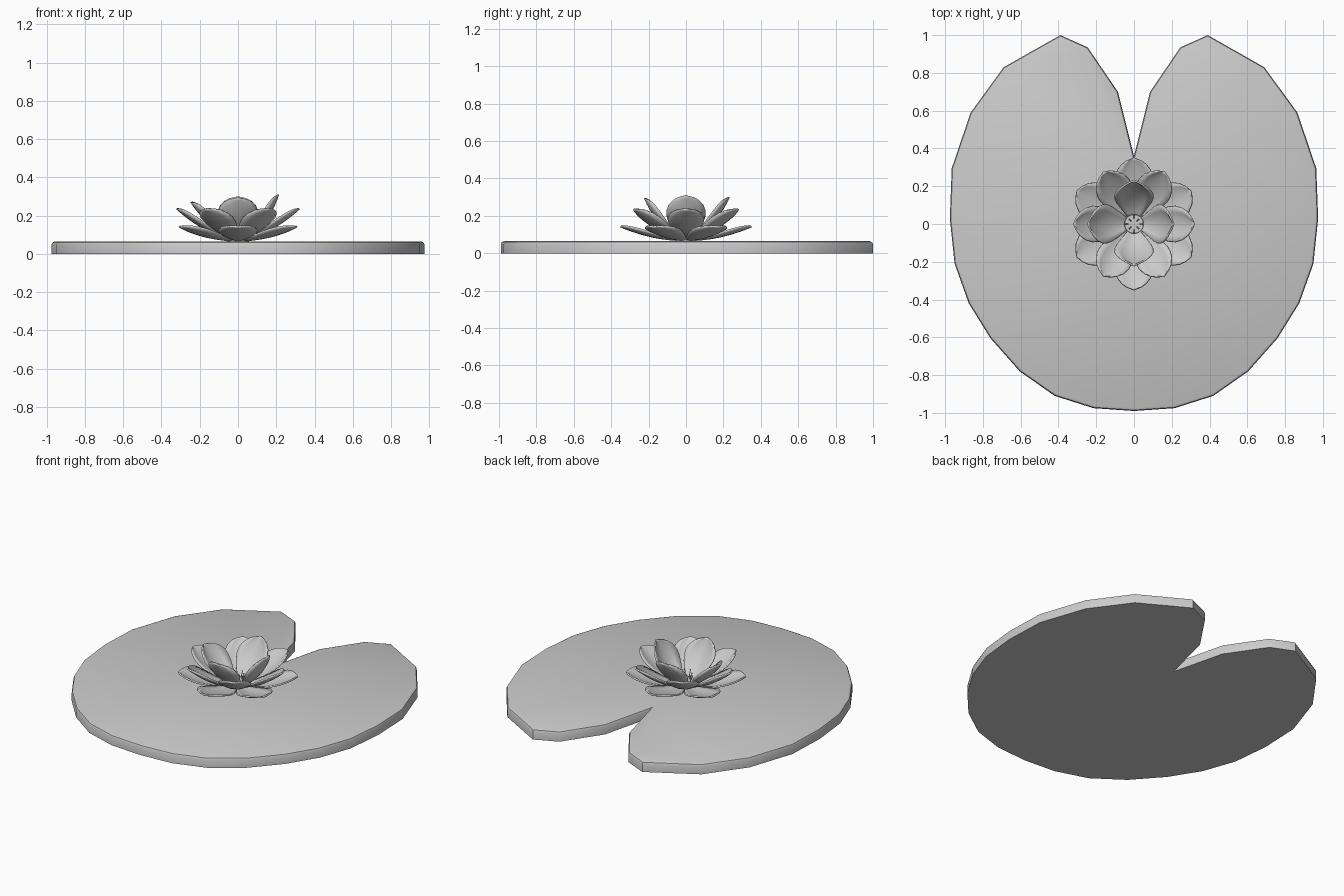
import bpy, bmesh, math, random
from mathutils import Vector, Matrix

if "Cube" in bpy.data.objects:
    bpy.data.objects.remove(bpy.data.objects["Cube"])

random.seed(4)


def finish(name, bm, angle=35):
    bmesh.ops.recalc_face_normals(bm, faces=bm.faces)
    me = bpy.data.meshes.new(name)
    bm.to_mesh(me)
    bm.free()
    ob = bpy.data.objects.new(name, me)
    bpy.context.collection.objects.link(ob)
    bpy.ops.object.select_all(action='DESELECT')
    bpy.context.view_layer.objects.active = ob
    ob.select_set(True)
    bpy.ops.object.shade_smooth_by_angle(angle=math.radians(angle))
    return ob


# Lily pad: mirrored half outline, extruded with a bevelled top rim
half = [(0.085, 0.70), (0.245, 0.935), (0.39, 1.0), (0.69, 0.83), (0.865, 0.59),
        (0.965, 0.295), (0.975, 0.03), (0.95, -0.21), (0.875, -0.42), (0.76, -0.605),
        (0.605, -0.78), (0.42, -0.91), (0.215, -0.975)]
outline = [(0, 0.36)] + half + [(0, -0.99)] + [(-x, y) for x, y in reversed(half)]
bm = bmesh.new()
base = bm.faces.new([bm.verts.new((x, y, 0)) for x, y in outline])
ext = bmesh.ops.extrude_face_region(bm, geom=[base], use_keep_orig=True)
for v in [g for g in ext['geom'] if isinstance(g, bmesh.types.BMVert)]:
    v.co.z = 0.065
rim = [e for e in bm.edges if all(v.co.z > 0.06 for v in e.verts)]
bmesh.ops.bevel(bm, geom=rim, offset=0.017, segments=2, profile=0.5, affect='EDGES')
finish("lily_pad", bm)


# Petals: cupped sheets along a (radius, height) spine
WIDTHS = [0.22, 0.45, 0.68, 0.87, 0.98, 1.0, 0.88, 0.64, 0.38, 0.0]


def spine_point(pts, t):
    a, b, c = [Vector(p) for p in pts]
    return a * (1 - t) ** 2 + b * 2 * t * (1 - t) + c * t * t


def petal(name, angle, pts, width, cup):
    bm = bmesh.new()
    stations = [0, 0.15, 0.3, 0.45, 0.58, 0.7, 0.82, 0.91, 0.96, 1]
    rows = []
    for t, w in zip(stations, WIDTHS):
        p = spine_point(pts, t)
        d = (spine_point(pts, t + 0.01) - p).normalized()
        row = []
        for i in range(7):
            u = i / 3 - 1
            lift = cup * w * u * u
            row.append(bm.verts.new((p.x - d.y * lift, u * w * width / 2, p.y + d.x * lift)))
        rows.append(row)
    for r0, r1 in zip(rows, rows[1:]):
        for i in range(6):
            bm.faces.new((r0[i], r0[i + 1], r1[i + 1], r1[i]))
    bmesh.ops.remove_doubles(bm, verts=bm.verts, dist=0.0005)
    bm.transform(Matrix.Rotation(math.radians(angle), 4, 'Z'))
    ob = finish(name, bm, 50)
    mod = ob.modifiers.new("thickness", 'SOLIDIFY')
    mod.thickness = 0.009
    mod.offset = 0


for k in range(6):
    petal(f"outer_petal_{k + 1}", 30 + 60 * k,
          [(0.03, 0.07), (0.19, 0.075), (0.35, 0.143)], 0.20, 0.022)
for k in range(6):
    petal(f"middle_petal_{k + 1}", 60 * k,
          [(0.03, 0.075), (0.18, 0.11), (0.32, 0.237)], 0.19, 0.028)
for k, (r, z) in enumerate([(0.21, 0.31), (0.23, 0.30), (0.245, 0.272), (0.22, 0.295)]):
    petal(f"inner_petal_{k + 1}", 90 * k,
          [(0.025, 0.08), (0.15, 0.13), (r, z)], 0.205, 0.035)

# Flower centre: small domed disc
bm = bmesh.new()
bmesh.ops.create_cone(bm, cap_ends=True, segments=16, radius1=0.058, radius2=0.05,
                      depth=0.05, matrix=Matrix.Translation((0, 0, 0.085)))
finish("flower_centre", bm)

# Stamens: thin leaning stalks with small tips
bm = bmesh.new()
for k in range(8):
    a = 2 * math.pi * k / 8
    r = 0.02 if k % 2 else 0.03
    foot = Vector((r * math.cos(a), r * math.sin(a), 0.105))
    tip = foot + Vector((0.015 * math.cos(a), 0.015 * math.sin(a), random.uniform(0.035, 0.05)))
    rot = (tip - foot).to_track_quat('Z', 'Y').to_matrix().to_4x4()
    bmesh.ops.create_cone(bm, cap_ends=True, segments=6, radius1=0.003, radius2=0.002,
                          depth=(tip - foot).length,
                          matrix=Matrix.Translation((foot + tip) / 2) @ rot)
    bmesh.ops.create_icosphere(bm, subdivisions=1, radius=0.005,
                               matrix=Matrix.Translation(tip))
finish("stamens", bm)
